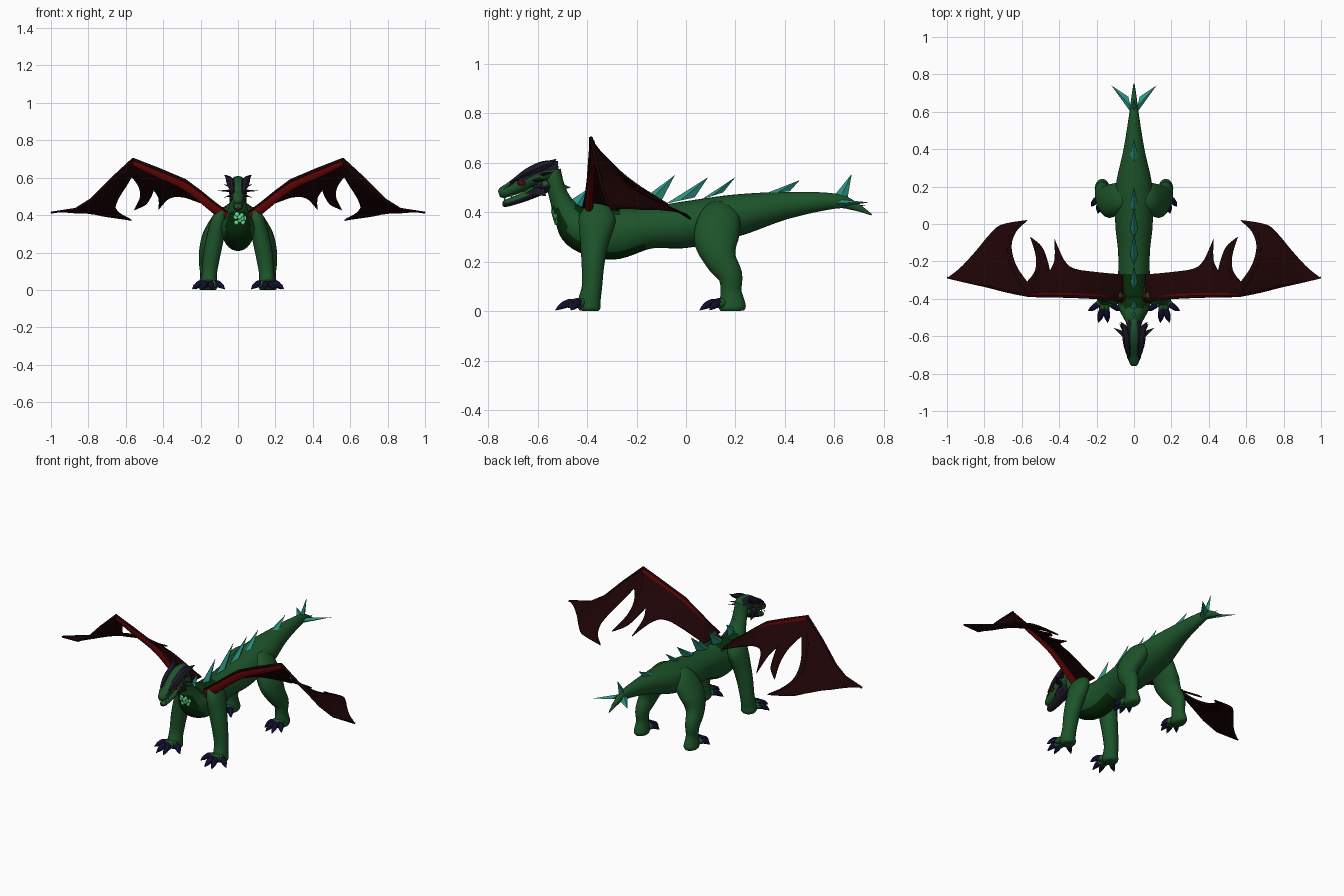
import bpy, bmesh, math
from mathutils import Vector, geometry

if "Cube" in bpy.data.objects:
    bpy.data.objects.remove(bpy.data.objects["Cube"])


def material(name, r, g, b):
    m = bpy.data.materials.new(name)
    m.diffuse_color = (r, g, b, 1)
    m.use_nodes = True
    m.node_tree.nodes["Principled BSDF"].inputs["Base Color"].default_value = m.diffuse_color
    return m


GREEN = material("green hide", .012, .088, .023)
BELLY = material("dark green belly", .002, .028, .003)
MEMBRANE = material("maroon membrane", .0125, .001, .0015)
RED = material("red wing arm", .1, .001, .001)
TEAL = material("teal spikes", .026, .29, .22)
CLAW = material("navy claws", .005, .004, .027)
HORN = material("slate horn", .012, .01, .022)
GLOW = material("pale green scales", .13, .75, .3)
EYE = material("red eye", .1, .002, .004)
TOOTH = material("pale teeth", .4, .45, .36)


def add(name, bm, mats, smooth=True):
    bmesh.ops.recalc_face_normals(bm, faces=bm.faces[:])
    me = bpy.data.meshes.new(name)
    bm.to_mesh(me)
    bm.free()
    for m in mats if isinstance(mats, list) else [mats]:
        me.materials.append(m)
    for p in me.polygons:
        p.use_smooth = smooth
    ob = bpy.data.objects.new(name, me)
    bpy.context.collection.objects.link(ob)
    return ob


def spline(rows, sub):
    """Catmull-Rom through tuples of any length."""
    rows = [Vector(r) for r in rows]
    out = []
    for i in range(len(rows) - 1):
        a, b, c, d = rows[max(i - 1, 0)], rows[i], rows[i + 1], rows[min(i + 2, len(rows) - 1)]
        for k in range(sub):
            t = k / sub
            out.append(.5 * (2 * b + (c - a) * t + (2 * a - 5 * b + 4 * c - d) * t * t
                             + (3 * b - a - 3 * c + d) * t ** 3))
    return out + [rows[-1]]


def loft(name, rows, mats, n=16, sub=4, s=1, ref=(1, 0, 0), smooth=True):
    """Rows are x, y, z, half width, half height; s = -1 mirrors; nothing goes below the ground."""
    pts = spline(rows, sub) if sub > 1 else [Vector(r) for r in rows]
    bm = bmesh.new()
    rings = []
    for i, p in enumerate(pts):
        c = Vector(p[:3])
        t = (Vector(pts[min(i + 1, len(pts) - 1)][:3]) - Vector(pts[max(i - 1, 0)][:3])).normalized()
        side = Vector(ref)
        side = (side - t * side.dot(t)).normalized()
        up = t.cross(side)
        ring = []
        for k in range(n):
            a = 2 * math.pi * k / n
            v = c + side * math.cos(a) * max(p[3], .001) + up * math.sin(a) * max(p[4], .001)
            ring.append(bm.verts.new((v.x * s, v.y, max(v.z, 0))))
        rings.append(ring)
    for r, q in zip(rings, rings[1:]):
        for k in range(n):
            bm.faces.new((r[k], r[(k + 1) % n], q[(k + 1) % n], q[k]))
    bm.faces.new(rings[0])
    bm.faces.new(rings[-1])
    return add(name, bm, mats, smooth)


def fin(name, front, rear, tip, thick, mat, s=1, across=(1, 0, 0)):
    """Flat-sided spike on a diamond base."""
    f, r, t = Vector(front), Vector(rear), Vector(tip)
    m, w = (f + r) / 2, Vector(across) * thick
    bm = bmesh.new()
    v = [bm.verts.new((q.x * s, q.y, q.z)) for q in (f, m + w, r, m - w, t)]
    bm.faces.new(v[:4])
    for k in range(4):
        bm.faces.new((v[k], v[(k + 1) % 4], v[4]))
    return add(name, bm, mat, False)


def ball(name, loc, scale, mat):
    bm = bmesh.new()
    bmesh.ops.create_uvsphere(bm, u_segments=12, v_segments=8, radius=1)
    for v in bm.verts:
        v.co = Vector(loc) + v.co * Vector(scale)
    return add(name, bm, mat)


# Body, neck and tail in one sweep
body = loft("body", [
    (0, .75, .39, .003, .003), (0, .68, .425, .014, .018), (0, .6, .445, .024, .031),
    (0, .4, .427, .056, .056), (0, .2, .387, .098, .085), (0, 0, .35, .1, .094),
    (0, -.15, .338, .085, .085), (0, -.3, .314, .085, .106), (0, -.42, .335, .088, .092),
    (0, -.475, .388, .065, .062), (0, -.508, .45, .048, .042), (0, -.528, .51, .042, .036),
    (0, -.54, .57, .036, .034)], [GREEN, BELLY], 32, 6)
for p in body.data.polygons:
    c, nm = p.center, p.normal
    chest = c.y < -.17 and c.z < .42 and abs(nm.x) < .85 and (nm.y < -.25 or nm.z < -.6)
    if chest or (-.45 < c.y < -.27 and nm.z > .6):
        p.material_index = 1

# Pale scales on the chest
bpy.context.view_layer.update()
for x, z in ((-.005, .405), (.018, .4), (-.012, .39), (.035, .383), (.01, .375), (.026, .362),
             (-.008, .362), (.008, .39), (.022, .383)):
    hit, loc, nm, idx = body.ray_cast((x, -1, z), (0, 1, 0))
    if hit:
        ball("chest_scale", loc, (.012, .005, .013), GLOW)

# Head
head = loft("head", [(0, -.515, .572, .03, .035), (0, -.57, .565, .045, .043), (0, -.63, .54, .045, .04),
                     (0, -.69, .503, .035, .031), (0, -.74, .48, .026, .023), (0, -.756, .474, .014, .013)],
            [GREEN, HORN], 16)
for p in head.data.polygons:
    p.material_index = int(p.center.y > -.68 and p.normal.z > .1 and abs(p.normal.x) > .45)
jaw = loft("lower_jaw", [(0, -.555, .515, .036, .03), (0, -.6, .49, .038, .026), (0, -.66, .46, .031, .019),
                         (0, -.725, .437, .022, .015), (0, -.742, .434, .011, .009)], [GREEN, HORN], 16)
for p in jaw.data.polygons:
    p.material_index = int(p.normal.z < .2)
for s in (1, -1):
    ball("eye", (.041 * s, -.665, .518), (.007, .016, .011), EYE)
    loft("brow_horn", [(.028, -.71, .52, .008, .007), (.036, -.65, .557, .02, .014), (.042, -.59, .583, .022, .02),
                       (.055, -.545, .6, .012, .012), (.072, -.525, .615, .001, .001)], HORN, 6, 2, s, smooth=False)
    fin("snout_plate", (.022, -.745, .49), (.03, -.68, .52), (.022, -.675, .545), .012, HORN, s)
    for y, z, tx, ty, tz in ((-.6, .53, .11, -.555, .53), (-.585, .55, .08, -.53, .565), (-.6, .505, .075, -.545, .495)):
        fin("cheek_horn", (.034, y - .03, z), (.034, y + .02, z), (tx, ty, tz), .008, HORN, s, (0, 0, 1))
    fin("jaw_plate", (.036, -.65, .475), (.037, -.58, .52), (.045, -.565, .465), .008, HORN, s)
    for y, z in ((-.733, .46), (-.705, .472)):
        fin("tooth", (.021, y - .005, z), (.021, y + .005, z), (.02, y, z - .016), .004, TOOTH, s)

# Back spikes: front y, front z, rear y, rear z, tip y, tip z
for a, az, b, bz, ty, tz in ((-.53, .53, -.5, .49, -.465, .5), (-.48, .44, -.41, .41, -.395, .495),
                             (-.36, .415, -.26, .42, -.22, .52), (-.22, .42, -.1, .445, -.045, .55),
                             (-.08, .435, .035, .46, .09, .542), (.06, .45, .15, .48, .2, .542),
                             (.32, .475, .42, .485, .46, .53)):
    fin("back_spike", (0, a, az), (0, b, bz), (0, ty, tz), .02, TEAL)

# Tail blades
fin("tail_blade_top", (0, .585, .45), (0, .65, .44), (0, .67, .555), .014, TEAL)
fin("tail_blade_low", (0, .6, .43), (0, .68, .42), (0, .735, .43), .012, TEAL)
for s in (1, -1):
    fin("tail_blade_side", (.005, .58, .437), (.03, .68, .437), (.12, .74, .44), .014, TEAL, s, (0, 0, 1))


# Legs with clawed toes
def foot(name, heel, tips, s):
    hx, hy = heel
    for tx, ty in tips:
        e = Vector((tx - hx, ty - hy, 0))
        at = lambda k, z, r: (hx + e.x * k, hy + e.y * k, z, r, r)
        loft(name + "_toe", [at(0, .035, .024), at(.3, .033, .02), at(.52, .027, .016), at(.62, .024, .01)],
             GREEN, 8, 2, s)
        loft(name + "_claw", [at(.36, .036, .012), at(.56, .033, .018), at(.8, .02, .014), at(1, .004, .001)],
             CLAW, 6, 2, s)


for s in (1, -1):
    loft("front_leg", [(.075, -.35, .425, .025, .045), (.1, -.358, .375, .042, .075), (.122, -.37, .28, .047, .058),
                       (.14, -.376, .19, .046, .046), (.152, -.38, .1, .041, .041), (.155, -.39, .045, .042, .045),
                       (.155, -.392, .015, .045, .046), (.155, -.393, 0, .036, .036)], GREEN, 16, 4, s)
    foot("front_foot", (.155, -.405), ((.245, -.465), (.19, -.528), (.14, -.528), (.07, -.465)), s)
    loft("hind_leg", [(.05, .15, .43, .02, .045), (.085, .14, .385, .046, .082), (.133, .122, .29, .056, .09),
                      (.16, .14, .21, .048, .065), (.17, .178, .145, .039, .05), (.17, .182, .085, .032, .042),
                      (.17, .185, .045, .036, .05), (.17, .188, .015, .04, .054), (.17, .189, 0, .032, .045)],
         GREEN, 16, 4, s)
    foot("hind_foot", (.17, .165), ((.23, .095), (.193, .055), (.15, .055), (.115, .095)), s)

# Wings: leading edge as x, y, z
LEAD = [(.06, -.42, .42), (.12, -.41, .465), (.2, -.4, .53), (.28, -.395, .59), (.42, -.39, .65), (.56, -.388, .705),
        (.62, -.377, .65), (.68, -.365, .595), (.79, -.337, .485), (.87, -.32, .435), (1, -.29, .415)]


def lead(x):
    for a, b in zip(LEAD, LEAD[1:]):
        if x <= b[0]:
            break
    k = min(max((x - a[0]) / (b[0] - a[0]), 0), 1)
    return a[1] + (b[1] - a[1]) * k, a[2] + (b[2] - a[2]) * k


def wing_z(x, y):
    ly, lz = lead(x)
    t = min(max((y - ly) / .41, 0), 1)
    out = max((x - .56) / .44, 0)
    low = .40 - .03 * min(x / .56, 1) + .045 * out * out
    return lz + (low - lz) * t ** (.75 - .2 * out)


# Outline runs between finger tips and notches
EDGES = [[(1, -.29), (.93, -.235), (.85, -.15), (.775, -.06), (.71, -.005), (.57, .02)],
         [(.57, .02), (.63, -.04), (.655, -.12), (.63, -.22), (.57, -.31)],
         [(.57, -.31), (.53, -.25), (.525, -.17), (.555, -.07)],
         [(.555, -.07), (.495, -.12), (.465, -.19), (.45, -.25)],
         [(.45, -.25), (.425, -.19), (.425, -.08)],
         [(.425, -.08), (.4, -.14), (.37, -.2), (.32, -.24), (.2, -.258), (.06, -.27)]]
outline = [Vector(p[:2]) for p in LEAD[:-1]]
for e in EDGES:
    outline += spline(e, 5)[:-1]
outline.append(Vector((.06, -.27)))
n = len(outline)
grid = [Vector((.08 + .03 * i, -.38 + .03 * j)) for i in range(31) for j in range(14)]
cdt = geometry.delaunay_2d_cdt(outline + grid, [(i, (i + 1) % n) for i in range(n)], [], 1, 1e-5)
for s in (1, -1):
    bm = bmesh.new()
    vs = [bm.verts.new((p.x * s, p.y, wing_z(p.x, p.y))) for p in cdt[0]]
    for f in cdt[2]:
        bm.faces.new([vs[i] for i in f])
    bmesh.ops.delete(bm, geom=[v for v in bm.verts if not v.link_faces], context='VERTS')
    wing = add("wing_membrane", bm, MEMBRANE)
    mod = wing.modifiers.new("thickness", 'SOLIDIFY')
    mod.thickness, mod.offset = .007, 0
    # Red arm hugging the underside of the inner leading edge
    loft("wing_arm", [(.06, -.388, .39, .026, .03), (.12, -.391, .43, .016, .026), (.28, -.381, .553, .011, .024),
                      (.45, -.377, .63, .01, .022), (.56, -.378, .68, .01, .016)], RED, 10, 4, s, (0, 1, 0))
    loft("wing_tip_bone", [(x, y + .004, z - .003, .007 - .005 * (x - .56), .007 - .005 * (x - .56))
                           for x, y, z in LEAD[5:]], MEMBRANE, 6, 1, s, (0, 1, 0))
    # Finger bones
    for path in ([(.56, -.385), (.62, -.3), (.67, -.18), (.66, -.06), (.58, .015)],
                 [(.56, -.385), (.53, -.3), (.505, -.2), (.545, -.08)]):
        loft("wing_finger", [(p.x, p.y, wing_z(p.x, p.y), .006, .006) for p in spline(path, 4)],
             MEMBRANE, 6, 1, s)
